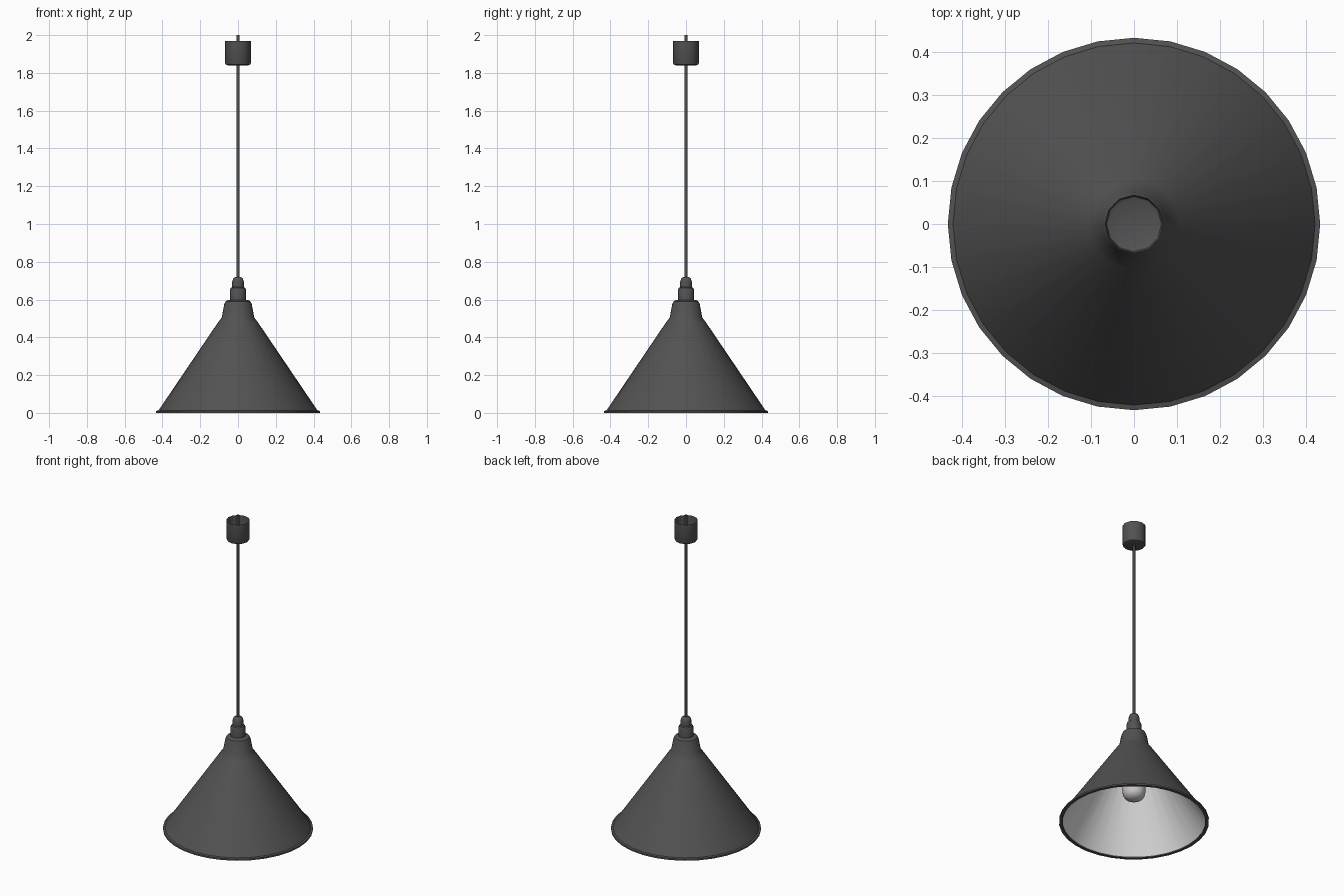
import bpy, bmesh, math

if "Cube" in bpy.data.objects:
    bpy.data.objects.remove(bpy.data.objects["Cube"])


def material(name, rgb):
    m = bpy.data.materials.new(name)
    m.diffuse_color = (*rgb, 1)
    m.use_nodes = True
    m.node_tree.nodes["Principled BSDF"].inputs["Base Color"].default_value = m.diffuse_color
    return m


dark = material("dark grey metal", (0.085, 0.085, 0.085))
white = material("white lining", (0.80, 0.81, 0.80))
glass = material("bulb glass", (0.60, 0.57, 0.57))


def lathe(name, profile, sides, mat, angle=35):
    """Revolve (radius, z) points about z; profiles run so that normals face out."""
    bm = bmesh.new()
    rings = []
    for r, z in profile:
        if r == 0:
            rings.append([bm.verts.new((0, 0, z))] * sides)
        else:
            rings.append([bm.verts.new((r * math.cos(2 * math.pi * i / sides),
                                        r * math.sin(2 * math.pi * i / sides), z))
                          for i in range(sides)])
    for a, b in zip(rings, rings[1:]):
        for i in range(sides):
            j = (i + 1) % sides
            bm.faces.new(dict.fromkeys((a[i], a[j], b[j], b[i])))
    me = bpy.data.meshes.new(name)
    bm.to_mesh(me)
    bm.free()
    me.materials.append(mat)
    ob = bpy.data.objects.new(name, me)
    bpy.context.collection.objects.link(ob)
    bpy.ops.object.select_all(action='DESELECT')
    ob.select_set(True)
    bpy.context.view_layer.objects.active = ob
    bpy.ops.object.shade_smooth_by_angle(angle=math.radians(angle))
    return ob


# conical shade with rolled lip and collar
lathe("shade", [(0.412, 0.006), (0.415, 0), (0.433, 0), (0.433, 0.01), (0.421, 0.013),
                (0.105, 0.48), (0.086, 0.505), (0.073, 0.575), (0.066, 0.59),
                (0.052, 0.598), (0, 0.598)], 32, dark)
# white inner lining
lathe("shade_lining", [(0, 0.585), (0.06, 0.58), (0.078, 0.50), (0.098, 0.475),
                       (0.412, 0.006)], 32, white)
# socket cap and cord grip
lathe("socket_cap", [(0.043, 0.597), (0.043, 0.65), (0.038, 0.662), (0.031, 0.666),
                     (0.031, 0.695), (0.025, 0.712), (0.014, 0.72), (0, 0.72)], 16, dark)
# cord
lathe("cord", [(0.008, 0.715), (0.008, 2.0)], 8, dark, 60)
# ceiling cup, open at the top
lathe("ceiling_cup", [(0, 1.84), (0.055, 1.84), (0.064, 1.844), (0.068, 1.852),
                      (0.068, 1.968)], 12, dark)
# bulb
lathe("bulb", [(0, 0.145), (0.03, 0.149), (0.05, 0.16), (0.062, 0.177), (0.067, 0.20),
               (0.067, 0.30), (0.058, 0.36), (0.042, 0.43), (0.036, 0.48)], 16, glass, 60)
# lamp holder inside the shade
lathe("lamp_holder", [(0, 0.47), (0.04, 0.47), (0.04, 0.585)], 16, dark)
